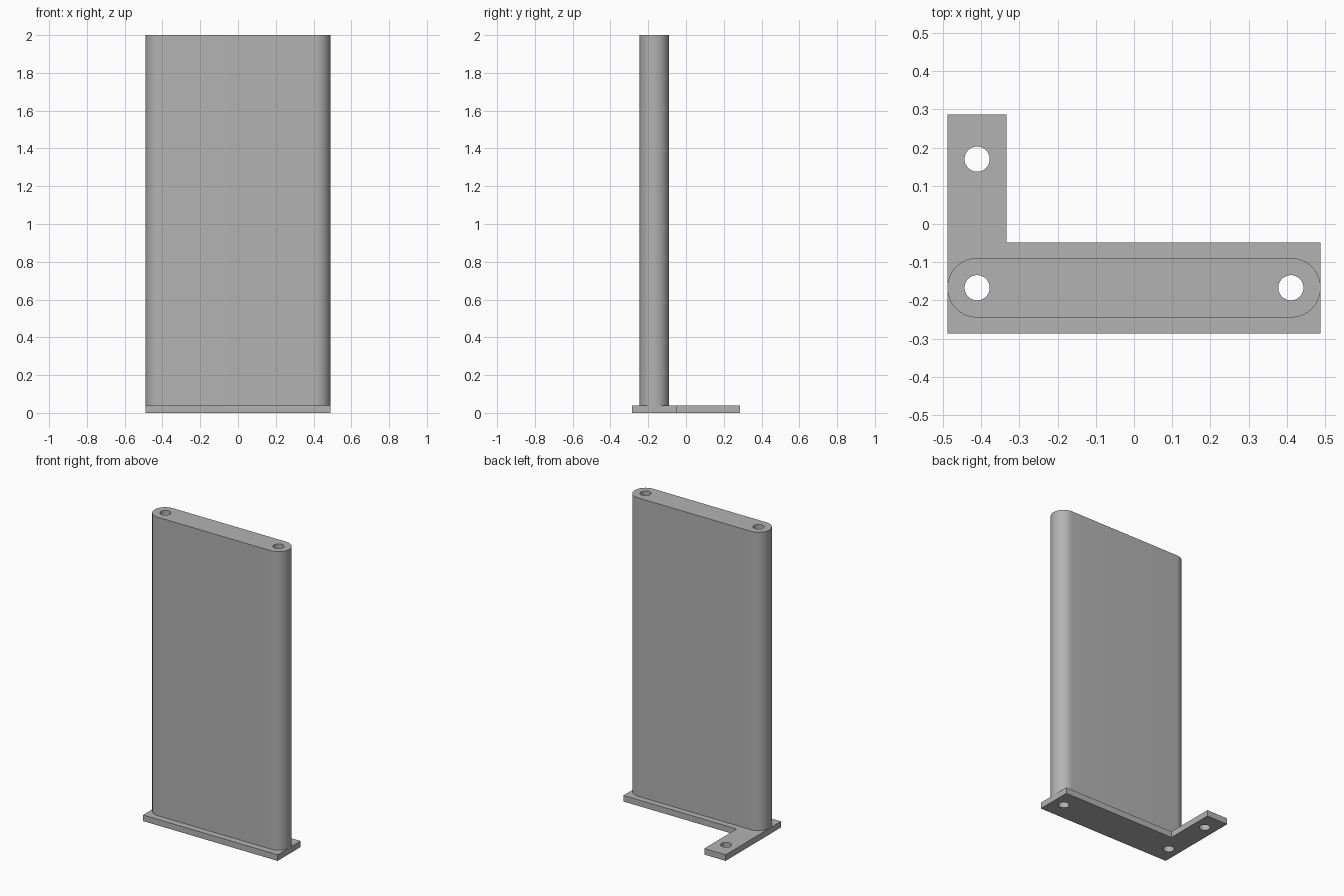
import bpy, bmesh
from math import cos, sin, pi, radians

# Remove the default cube
cube = bpy.data.objects.get("Cube")
if cube:
    bpy.data.objects.remove(cube, do_unlink=True)

grey = bpy.data.materials.new("grey")
grey.use_nodes = True
COLOUR = (0.45, 0.45, 0.45, 1)
grey.diffuse_color = COLOUR
grey.node_tree.nodes["Principled BSDF"].inputs["Base Color"].default_value = COLOUR

HALF_X, HALF_Y = 0.489, 0.287
WALL_R, HOLE_R = 0.078, 0.033
WALL_Y = -0.167
END_X = HALF_X - WALL_R
PLATE_TOP, TOP = 0.04, 2.0


def arc(cx, cy, r, start, sweep, steps):
    """Points on an arc, end point included."""
    return [(cx + r * cos(start + sweep * i / steps),
             cy + r * sin(start + sweep * i / steps)) for i in range(steps + 1)]


def circle(cx, cy):
    return arc(cx, cy, HOLE_R, 0, 2 * pi, 48)[:-1]


def extruded(name, loops, z0, z1):
    """Fill an outline with holes and extrude it upwards."""
    bm = bmesh.new()
    for loop in loops:
        verts = [bm.verts.new((x, y, z0)) for x, y in loop]
        for a, b in zip(verts, verts[1:] + verts[:1]):
            bm.edges.new((a, b))
    bmesh.ops.triangle_fill(bm, use_beauty=True, use_dissolve=False, edges=bm.edges[:])
    ext = bmesh.ops.extrude_face_region(bm, geom=bm.faces[:], use_keep_orig=True)
    top = [g for g in ext["geom"] if isinstance(g, bmesh.types.BMVert)]
    bmesh.ops.translate(bm, verts=top, vec=(0, 0, z1 - z0))
    bmesh.ops.recalc_face_normals(bm, faces=bm.faces[:])
    mesh = bpy.data.meshes.new(name)
    bm.to_mesh(mesh)
    bm.free()
    mesh.materials.append(grey)
    obj = bpy.data.objects.new(name, mesh)
    bpy.context.collection.objects.link(obj)
    bpy.ops.object.select_all(action='DESELECT')
    obj.select_set(True)
    bpy.context.view_layer.objects.active = obj
    bpy.ops.object.shade_smooth_by_angle(angle=radians(30))
    return obj


bolt_holes = [circle(s * END_X, WALL_Y) for s in (-1, 1)]

# L-shaped base plate with three holes
foot_x, step_y = -0.334, -0.049
plate_outline = [(-HALF_X, -HALF_Y), (HALF_X, -HALF_Y), (HALF_X, step_y),
                 (foot_x, step_y), (foot_x, HALF_Y), (-HALF_X, HALF_Y)]
extruded("base_plate", [plate_outline, *bolt_holes, circle(-END_X, 0.17)], 0, PLATE_TOP)

# Tall round-ended panel with the two holes running its full height
panel_outline = (arc(END_X, WALL_Y, WALL_R, -pi / 2, pi, 32)
                 + arc(-END_X, WALL_Y, WALL_R, pi / 2, pi, 32))
extruded("upright_panel", [panel_outline, *bolt_holes], PLATE_TOP, TOP)
